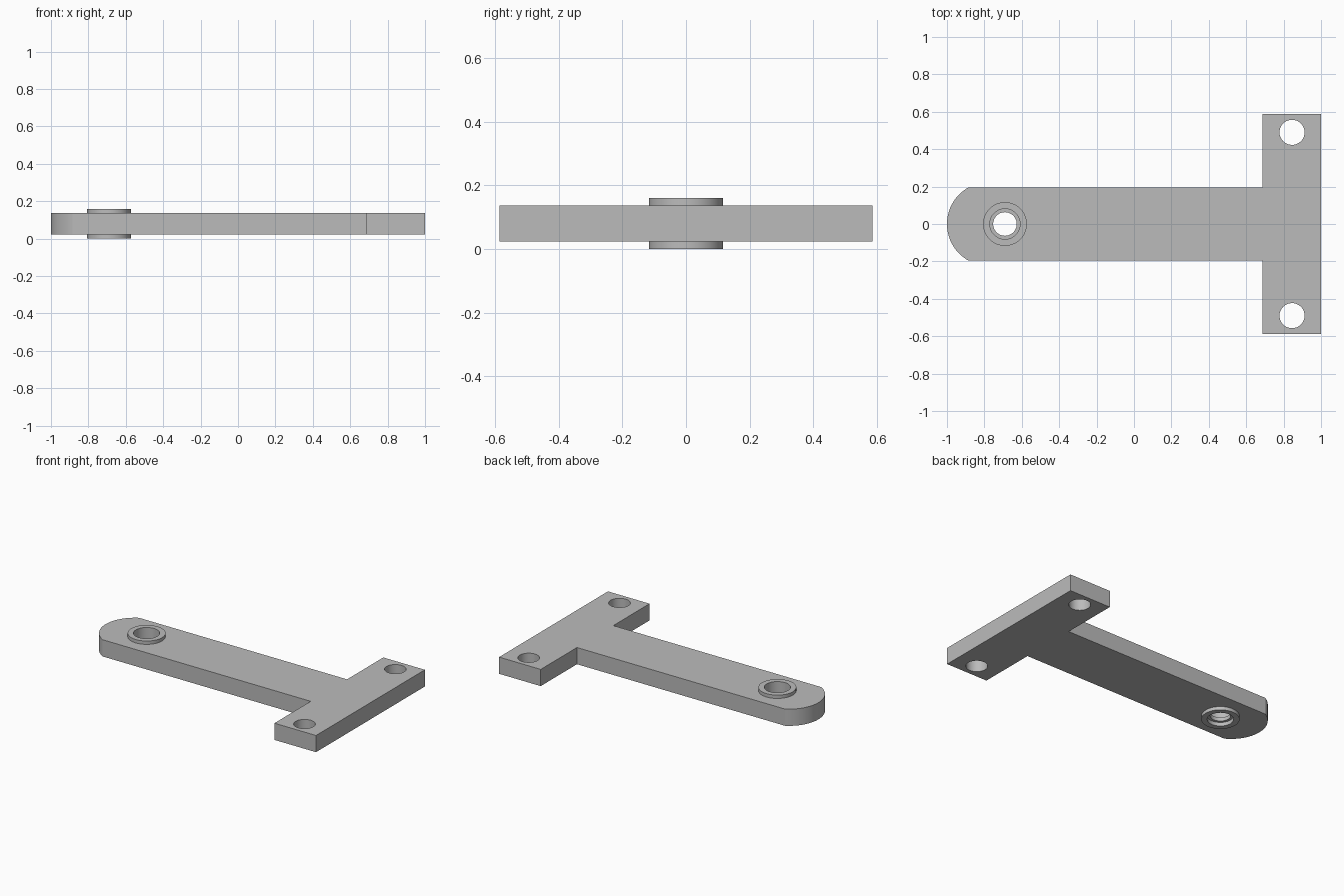
import bpy
import bmesh
from math import sin, cos, pi, asin, radians

cube = bpy.data.objects.get("Cube")
if cube:
    bpy.data.objects.remove(cube, do_unlink=True)

SEG = 64
Z_LOW, Z_HIGH = 0.023, 0.137
PIVOT_X = -0.69

grey = bpy.data.materials.new("plain grey")
grey.use_nodes = True
grey.diffuse_color = (0.5, 0.5, 0.5, 1)
grey.node_tree.nodes["Principled BSDF"].inputs["Base Color"].default_value = (0.5, 0.5, 0.5, 1)


def add_object(name, bm):
    bmesh.ops.recalc_face_normals(bm, faces=bm.faces)
    mesh = bpy.data.meshes.new(name)
    bm.to_mesh(mesh)
    bm.free()
    mesh.materials.append(grey)
    obj = bpy.data.objects.new(name, mesh)
    bpy.context.collection.objects.link(obj)
    return obj


def extrude_outline(name, points, z0, z1):
    bm = bmesh.new()
    face = bm.faces.new([bm.verts.new((x, y, z0)) for x, y in points])
    result = bmesh.ops.extrude_face_region(bm, geom=[face])
    verts = [v for v in result["geom"] if isinstance(v, bmesh.types.BMVert)]
    bmesh.ops.translate(bm, verts=verts, vec=(0, 0, z1 - z0))
    return add_object(name, bm)


def lathe_ring(name, profile, x):
    """Revolve a closed (radius, z) profile about a vertical axis."""
    bm = bmesh.new()
    rings = [[bm.verts.new((x + r * cos(2 * pi * i / SEG), r * sin(2 * pi * i / SEG), z))
              for r, z in profile] for i in range(SEG)]
    n = len(profile)
    for i in range(SEG):
        a, b = rings[i], rings[(i + 1) % SEG]
        for j in range(n):
            k = (j + 1) % n
            bm.faces.new((a[j], b[j], b[k], a[k]))
    return add_object(name, bm)


def smooth(obj):
    bpy.ops.object.select_all(action="DESELECT")
    obj.select_set(True)
    bpy.context.view_layer.objects.active = obj
    bpy.ops.object.shade_smooth_by_angle(angle=radians(30))


def drill(obj, x, y, radius):
    circle = [(x + radius * cos(2 * pi * i / SEG), y + radius * sin(2 * pi * i / SEG))
              for i in range(SEG)]
    cutter = extrude_outline("hole_cutter", circle, -0.1, 0.3)
    cutter.hide_render = True
    mod = obj.modifiers.new("hole", "BOOLEAN")
    mod.operation = "DIFFERENCE"
    mod.solver = "EXACT"
    mod.object = cutter
    bpy.context.view_layer.objects.active = obj
    bpy.ops.object.modifier_apply(modifier=mod.name)
    bpy.data.objects.remove(cutter, do_unlink=True)


# T-shaped plate with a rounded arm end
ARM, HEAD, HEAD_X = 0.196, 0.587, 0.686
R = 0.224
half = pi - asin(ARM / R)
outline = [(HEAD_X, -ARM), (HEAD_X, -HEAD), (1, -HEAD), (1, HEAD), (HEAD_X, HEAD), (HEAD_X, ARM)]
sweep = 2 * (pi - half)
outline += [(R - 1 + R * cos(half + sweep * i / 32), R * sin(half + sweep * i / 32))
            for i in range(33)]
plate = extrude_outline("t_plate", outline, Z_LOW, Z_HIGH)

# Bolt holes in the head and the seat for the bushing
for side in (-1, 1):
    drill(plate, 0.845, side * 0.49, 0.067)
drill(plate, PIVOT_X, 0, 0.1)
smooth(plate)

# Pivot bushing with a narrow inner lip near the bottom
bushing = lathe_ring("pivot_bushing", [
    (0.117, 0), (0.117, Z_LOW), (0.1, Z_LOW), (0.1, Z_HIGH), (0.117, Z_HIGH), (0.117, 0.16),
    (0.081, 0.16), (0.081, 0.05), (0.063, 0.05), (0.063, 0.025), (0.081, 0.025), (0.081, 0),
], PIVOT_X)
smooth(bushing)
